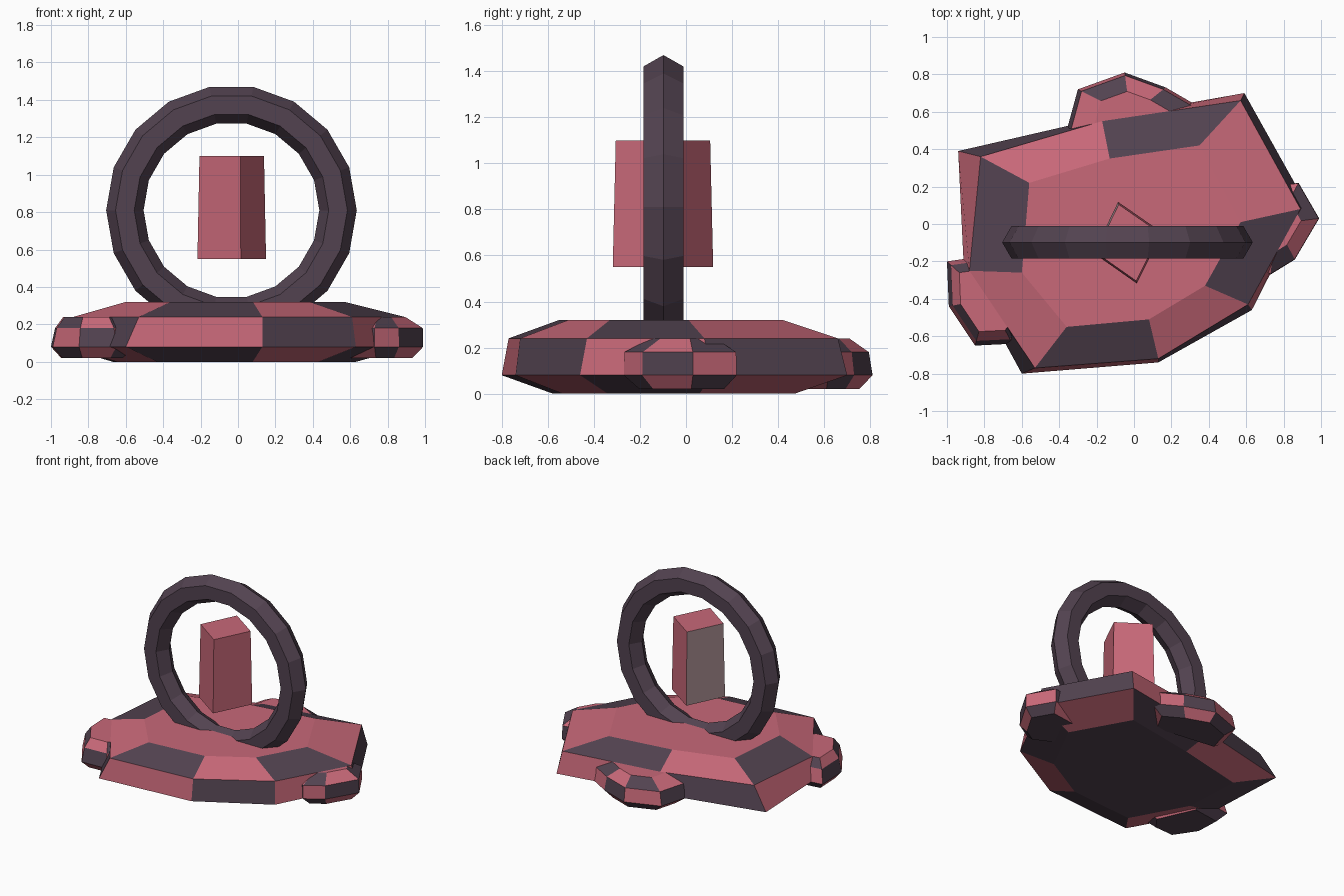
import bpy, bmesh, math

if "Cube" in bpy.data.objects:
    bpy.data.objects.remove(bpy.data.objects["Cube"])


def material(name, rgb):
    m = bpy.data.materials.new(name)
    m.diffuse_color = (*rgb, 1)
    m.use_nodes = True
    m.node_tree.nodes["Principled BSDF"].inputs["Base Color"].default_value = m.diffuse_color
    return m


PINK = material("pink_stone", (0.58, 0.14, 0.19))
DARK = material("dark_stone", (0.085, 0.055, 0.08))
GREY = material("grey_panel", (0.40, 0.27, 0.29))


def loft(name, rings, mats, pick):
    """Skin a stack of equal-length rings, cap both ends, colour with pick(ring, side)."""
    bm = bmesh.new()
    rows = [[bm.verts.new(p) for p in ring] for ring in rings]
    n = len(rows[0])
    for r in range(len(rows) - 1):
        for i in range(n):
            j = (i + 1) % n
            f = bm.faces.new((rows[r][i], rows[r][j], rows[r + 1][j], rows[r + 1][i]))
            f.material_index = pick(r, i)
    bm.faces.new(rows[0][::-1]).material_index = pick(-1, 0)
    bm.faces.new(rows[-1]).material_index = pick(99, 0)
    bmesh.ops.recalc_face_normals(bm, faces=bm.faces)
    mesh = bpy.data.meshes.new(name)
    bm.to_mesh(mesh)
    bm.free()
    ob = bpy.data.objects.new(name, mesh)
    bpy.context.collection.objects.link(ob)
    for m in mats:
        mesh.materials.append(m)
    return ob


def scaled(outline, centre, k, z):
    cx, cy = centre
    return [(cx + (x - cx) * k, cy + (y - cy) * k, z) for x, y in outline]


def checker(r, i):
    if r in (-1, 99):
        return 1 if r < 0 else 0
    return (r + i) % 2


# Main slab (outlines listed counter-clockwise from the front left corner)
wide = [(-0.60, -0.80), (0.13, -0.74), (0.63, -0.46), (0.92, 0.11),
        (0.59, 0.70), (-0.20, 0.56), (-0.94, 0.39), (-0.91, -0.23)]
mid = [(-0.53, -0.77), (0.13, -0.72), (0.61, -0.43), (0.89, 0.08),
       (0.57, 0.66), (-0.17, 0.55), (-0.82, 0.36), (-0.88, -0.25)]
top = [(-0.36, -0.55), (0.08, -0.51), (0.38, -0.33), (0.57, 0.01),
       (0.35, 0.42), (-0.13, 0.35), (-0.56, 0.22), (-0.60, -0.26)]
loft("base_slab", [scaled(wide, (-0.04, -0.06), 0.70, 0.0),
                   [(x, y, 0.08) for x, y in wide],
                   [(x, y, 0.24) for x, y in mid],
                   [(x, y, 0.32) for x, y in top]], [DARK, PINK],
     lambda r, i: 0 if r == -1 else 1 if r == 99 else (r + i) % 2)

# Side rocks: name, outline, centre, mid scale, top scale
rocks = [
    ("right_rock", [(0.55, -0.18), (0.73, -0.27), (0.86, -0.19), (0.99, 0.03),
                    (0.88, 0.22), (0.58, 0.18)], (0.76, 0.0), 0.99, 0.58),
    ("back_rock", [(0.25, 0.42), (0.36, 0.62), (0.17, 0.73), (-0.05, 0.81),
                   (-0.30, 0.72), (-0.36, 0.50)], (-0.02, 0.58), 0.93, 0.56),
    ("left_rock", [(-0.56, -0.52), (-0.72, -0.16), (-1.0, -0.20), (-0.99, -0.44),
                   (-0.85, -0.65), (-0.65, -0.64)], (-0.78, -0.40), 0.90, 0.70),
]
for name, outline, c, km, kt in rocks:
    loft(name, [scaled(outline, c, 0.75, 0.02), scaled(outline, c, 1.0, 0.08),
                scaled(outline, c, km, 0.18), scaled(outline, c, kt, 0.24)],
         [PINK, DARK], checker)

# Upright ring with hexagonal section
bpy.ops.mesh.primitive_torus_add(major_segments=18, minor_segments=6,
                                 major_radius=0.57, minor_radius=0.10,
                                 location=(-0.035, -0.098, 0.81),
                                 rotation=(math.pi / 2, 0, 0))
ring = bpy.context.object
ring.name = "ring"
ring.data.materials.append(DARK)

# Floating tapered block, one grey side facing back left
corners = [(0.015, -0.318), (0.15, -0.045), (-0.085, 0.118), (-0.217, -0.155)]
centre = (-0.034, -0.10)
loft("floating_block", [scaled(corners, centre, 1.0, 0.55),
                        scaled(corners, centre, 0.94, 1.10)], [PINK, GREY],
     lambda r, i: 1 if (r == 0 and i == 2) else 0)
